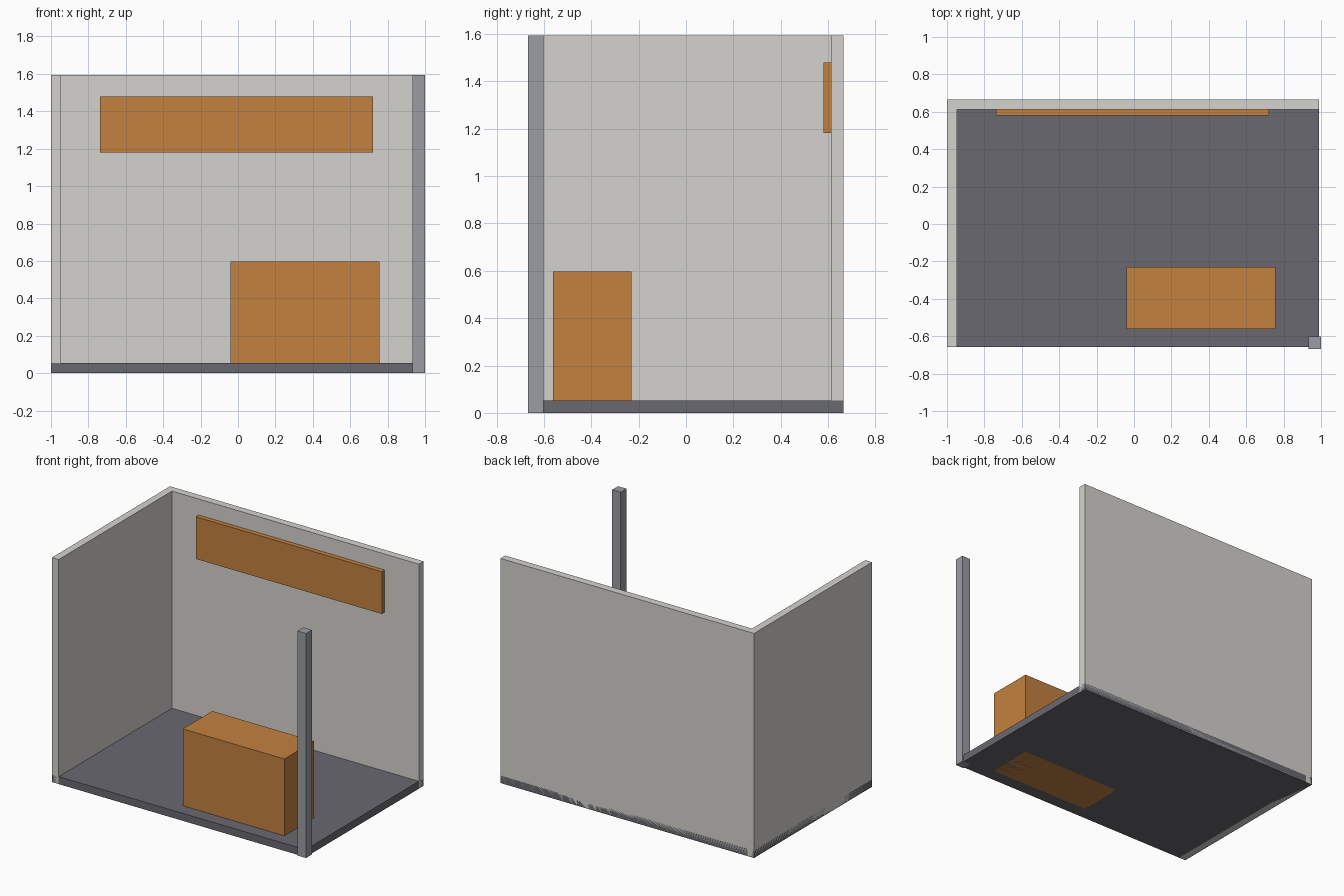
import bpy, bmesh
from mathutils import Vector

if "Cube" in bpy.data.objects:
    bpy.data.objects.remove(bpy.data.objects["Cube"])


def box(name, lo, hi, mat=None):
    """Axis-aligned box between two corners."""
    lo, hi = Vector(lo), Vector(hi)
    bm = bmesh.new()
    bmesh.ops.create_cube(bm, size=1)
    bmesh.ops.scale(bm, vec=hi - lo, verts=bm.verts)
    me = bpy.data.meshes.new(name)
    bm.to_mesh(me)
    bm.free()
    ob = bpy.data.objects.new(name, me)
    ob.location = (lo + hi) / 2
    bpy.context.collection.objects.link(ob)
    if mat:
        me.materials.append(mat)
    return ob


def colour(name, rgb):
    m = bpy.data.materials.new(name)
    m.diffuse_color = (*rgb, 1)
    m.use_nodes = True
    m.node_tree.nodes["Principled BSDF"].inputs["Base Color"].default_value = m.diffuse_color
    return m


orange = colour("orange", (0.55, 0.22, 0.05))
dark = colour("dark_grey", (0.14, 0.14, 0.16))
pale = colour("pale_grey", (0.66, 0.65, 0.62))
steel = colour("steel_grey", (0.33, 0.34, 0.37))

H = 1.593                # overall height
T = 0.053                # slab and wall thickness
L, R = -1.0, 0.99        # left and right edges
F, B = -0.657, 0.666     # front and back edges

# floor slab and the two walls
box("floor", (L, F, 0), (R, B, T), dark)
box("back_wall", (L, B - T, 0), (R, B, H), pale)
box("left_wall", (L, F, 0), (L + T, B, H), pale)

# open-corner post, standing slightly proud of the slab
box("corner_post", (0.934, -0.667, 0), (1.0, -0.601, H), steel)

# counter and wall panel
box("counter", (-0.04, -0.562, 0), (0.757, -0.231, 0.598), orange)
box("wall_panel", (-0.737, 0.58, 1.181), (0.722, B - T, 1.48), orange)
